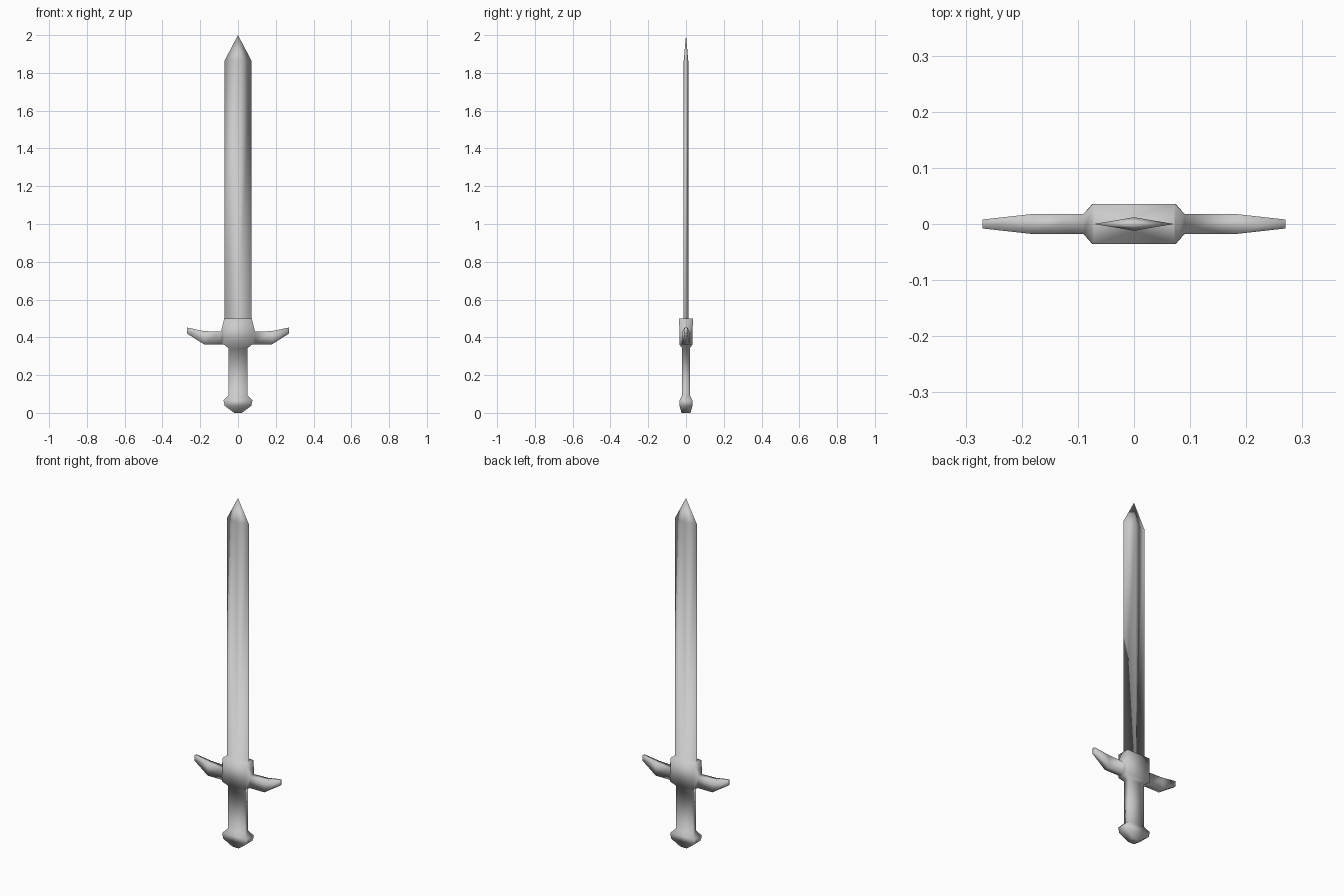
import bpy
import bmesh

if "Cube" in bpy.data.objects:
    bpy.data.objects.remove(bpy.data.objects["Cube"], do_unlink=True)

STEEL = (0.6, 0.6, 0.6, 1)
steel = bpy.data.materials.new("grey steel")
steel.use_nodes = True
steel.diffuse_color = STEEL
steel.node_tree.nodes["Principled BSDF"].inputs["Base Color"].default_value = STEEL

bm = bmesh.new()


def add_ring(points):
    return [bm.verts.new(p) for p in points]


def rectangle(z, x, y):
    return add_ring([(x, -y, z), (x, y, z), (-x, y, z), (-x, -y, z)])


def diamond(z, x, y):
    return add_ring([(x, 0, z), (0, y, z), (-x, 0, z), (0, -y, z)])


def bridge(a, b):
    """Join two rings of four points with quads."""
    return [bm.faces.new((a[i], a[(i + 1) % 4], b[(i + 1) % 4], b[i]))
            for i in range(4)]


# Pommel, grip and guard block: stacked rectangular sections
sections = [rectangle(*s) for s in (
    (0.0, 0.02, 0.024),
    (0.037, 0.07, 0.034),
    (0.067, 0.077, 0.034),
    (0.095, 0.05, 0.02),
    (0.342, 0.05, 0.02),
    (0.362, 0.075, 0.035),
    (0.5, 0.073, 0.036),
)]
bm.faces.new(sections[0][::-1])
for lower, upper in zip(sections, sections[1:]):
    sides = bridge(lower, upper)

# Guard arms: pull the block's two side faces out to the raised tips
for face, side in ((sides[0], 1), (sides[2], -1)):
    for x, half_y, low, high in ((0.09, 0.018, 0.363, 0.43),
                                 (0.18, 0.018, 0.363, 0.433),
                                 (0.27, 0.008, 0.42, 0.452)):
        mid = face.calc_center_median().z
        face = bmesh.ops.extrude_discrete_faces(bm, faces=[face])["faces"][0]
        for v in face.verts:
            v.co = (side * x, half_y if v.co.y > 0 else -half_y,
                    high if v.co.z > mid else low)

# Top of the block, closing in on the blade's diamond section
block_top = sections[-1]
root = diamond(0.5, 0.071, 0.012)
for i in range(4):
    j = (i + 1) % 4
    bm.faces.new((block_top[i], block_top[j], root[i]))
    bm.faces.new((block_top[j], root[j], root[i]))

# Blade and its point
shoulder = diamond(1.865, 0.071, 0.012)
bridge(root, shoulder)
point = bm.verts.new((0, 0, 2))
for i in range(4):
    bm.faces.new((shoulder[i], shoulder[(i + 1) % 4], point))

bmesh.ops.recalc_face_normals(bm, faces=bm.faces)
for face in bm.faces:
    face.smooth = True
mesh = bpy.data.meshes.new("sword")
bm.to_mesh(mesh)
bm.free()
mesh.materials.append(steel)
bpy.context.collection.objects.link(bpy.data.objects.new("sword", mesh))
